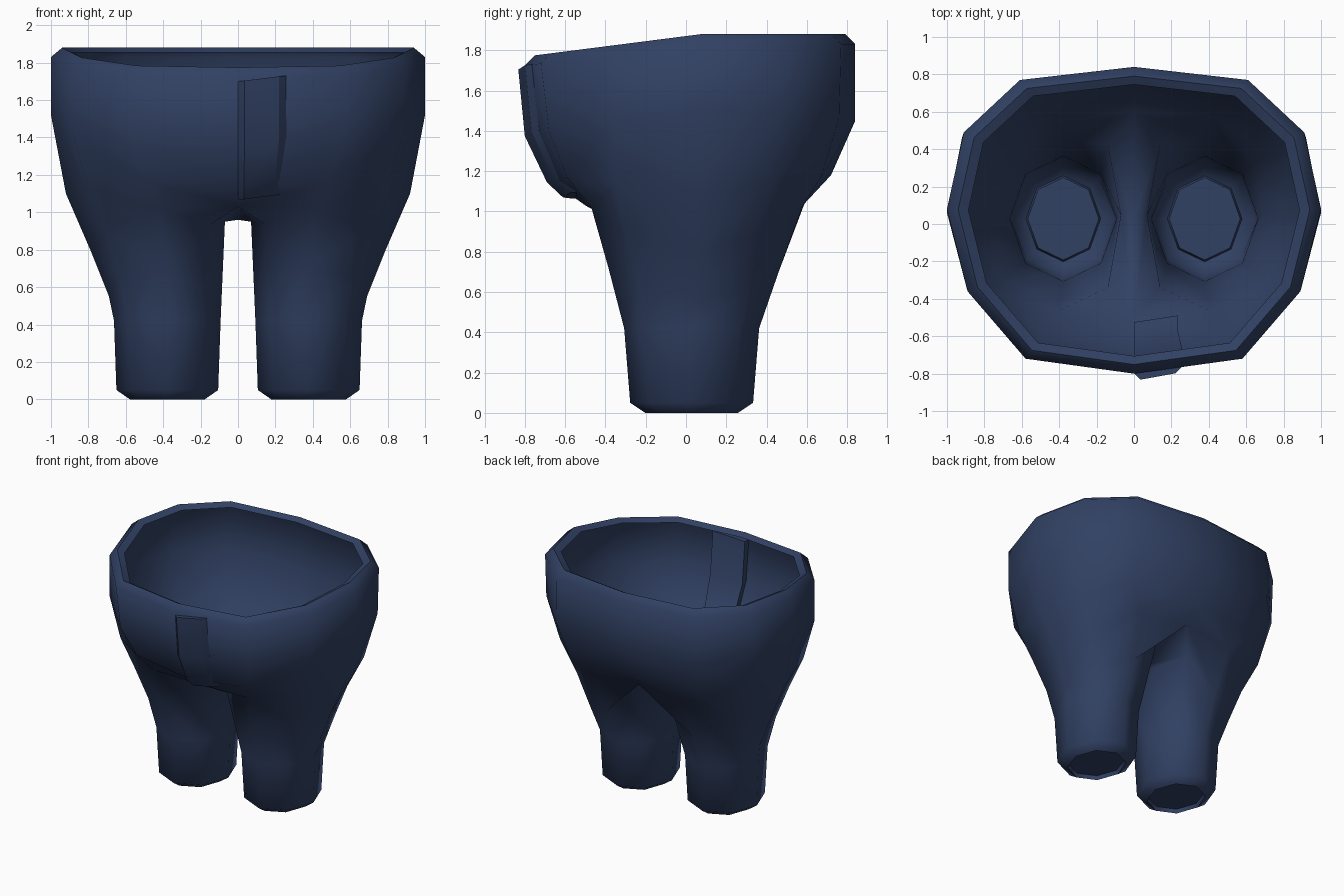
import bpy, bmesh, math

if "Cube" in bpy.data.objects:
    bpy.data.objects.remove(bpy.data.objects["Cube"])

navy = bpy.data.materials.new("navy cloth")
navy.diffuse_color = (0.031, 0.053, 0.127, 1)
navy.use_nodes = True
navy.node_tree.nodes["Principled BSDF"].inputs["Base Color"].default_value = navy.diffuse_color


def finish(name, bm, angle):
    me = bpy.data.meshes.new(name)
    bm.to_mesh(me)
    bm.free()
    me.materials.append(navy)
    ob = bpy.data.objects.new(name, me)
    bpy.context.collection.objects.link(ob)
    bpy.ops.object.select_all(action='DESELECT')
    ob.select_set(True)
    bpy.context.view_layer.objects.active = ob
    bpy.ops.object.shade_smooth_by_angle(angle=math.radians(angle))
    return ob


def bridge(bm, upper, lower, closed):
    n = len(upper)
    for i in range(n if closed else n - 1):
        j = (i + 1) % n
        bm.faces.new((lower[i], lower[j], upper[j], upper[i]))


# Waist outline, right half, from front centre round to back centre
waist = [(0, -.80), (.58, -.72), (.89, -.36), (1, .08), (.91, .49), (.61, .77), (0, .84)]


def rim(f, dz):
    return [(x * f, .02 + (y - .02) * f, 1.83 + dz + min(0, (y - .08) * .12)) for x, y in waist]


belly = [(0, -.765, 1.38), (.57, -.68, 1.40), (.89, -.36, 1.45), (1, .06, 1.52),
         (.92, .46, 1.48), (.62, .76, 1.46), (0, .84, 1.45)]
hips = [(0, -.655, 1.14), (.49, -.59, 1.17), (.80, -.35, 1.13), (.92, .06, 1.10),
        (.84, .40, 1.13), (.57, .67, 1.17), (0, .72, 1.18)]
# Leg roots: the same half outline closed by a crotch point
root = [(0, -.50, 1.03), (.42, -.47, 1.02), (.71, -.30, .90), (.79, .05, .80),
        (.72, .36, .88), (.42, .58, 1.03), (0, .60, 1.07), (0, .05, .96)]
thigh = [(.14, -.34, .94), (.38, -.385, .72), (.63, -.24, .65), (.69, .05, .55),
         (.63, .32, .62), (.38, .46, .70), (.14, .42, .94), (.07, .05, .95)]


def octagon(rx, ry, z):
    return [(.378 + rx * math.cos(a), .028 + ry * math.sin(a), z)
            for a in (math.radians(-135 + 45 * i) for i in range(8))]


# Trousers: seat, rolled waist rim and leg, mirrored
bm = bmesh.new()
rows = [[bm.verts.new(p) for p in r] for r in
        (rim(.885, .025), rim(.94, .05), rim(1, 0), belly, hips, root)]
for k, (u, l) in enumerate(zip(rows, rows[1:])):
    bridge(bm, u, l[:7], False)
legs = [rows[-1]] + [[bm.verts.new(p) for p in r] for r in
                     (thigh, octagon(.285, .335, .42), octagon(.272, .305, .05),
                      octagon(.20, .23, .0), octagon(.19, .22, .03))]
for u, l in zip(legs, legs[1:]):
    bridge(bm, u, l, True)
bm.faces.new(legs[-1][::-1])
trousers = finish("trousers", bm, 62)
mod = trousers.modifiers.new("mirror", 'MIRROR')
mod.use_clip = True
mod.merge_threshold = .001

# Fly flap: bevelled strip following the front profile
bm = bmesh.new()
section = [(0, 0), (.035, -.04), (.22, -.032), (.26, 0), (.26, .05), (0, .05)]
levels = [(1.70, -.797), (1.37, -.765), (1.14, -.655), (1.065, -.575)]
strips = []
for k, (z, y) in enumerate(levels):
    narrow = 1 if k < 2 else .9
    strips.append([bm.verts.new((x * narrow, y + dy + .138 * x, z + .12 * x)) for x, dy in section])
for u, l in zip(strips, strips[1:]):
    bridge(bm, u, l, True)
bm.faces.new(strips[0])
bm.faces.new(strips[-1][::-1])
finish("fly_flap", bm, 28)
